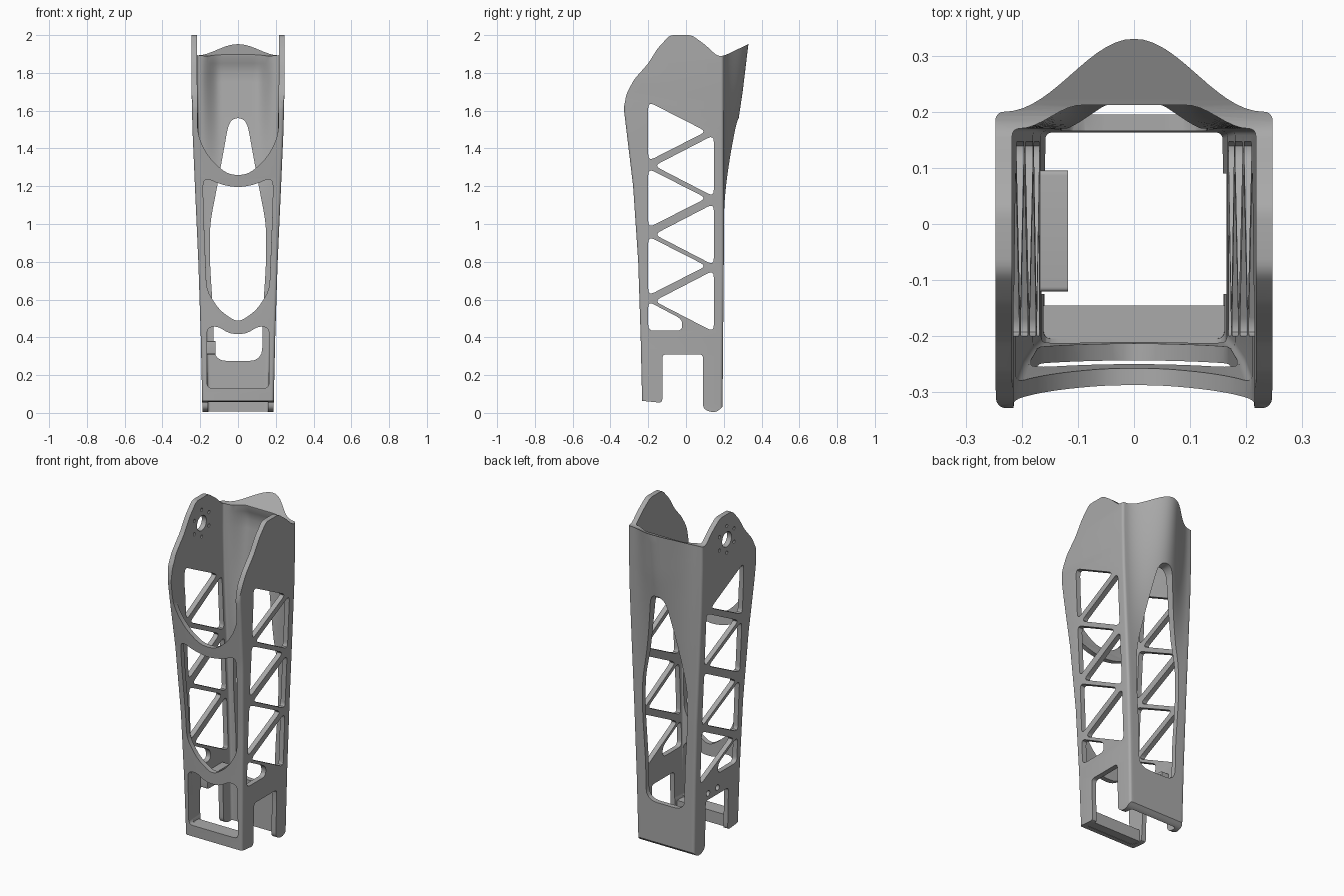
import bpy, bmesh, math
from mathutils import Vector

cube = bpy.data.objects.get("Cube")
if cube:
    bpy.data.objects.remove(cube, do_unlink=True)

grey = bpy.data.materials.new("plain_grey")
grey.use_nodes = True
colour = (0.4, 0.4, 0.4, 1)
grey.diffuse_color = colour
for node in grey.node_tree.nodes:
    if node.type == 'BSDF_PRINCIPLED':
        node.inputs["Base Color"].default_value = colour


def lerp_table(table, z):
    for (z0, v0), (z1, v1) in zip(table, table[1:]):
        if z <= z1:
            f = max(0, (z - z0) / (z1 - z0))
            return v0 + f * (v1 - v0)
    return table[-1][1]


def make_object(name, rings):
    """Solid through a stack of closed rings, capped at both ends."""
    bm = bmesh.new()
    loops = [[bm.verts.new(p) for p in ring] for ring in rings]
    n = len(loops[0])
    for a, b in zip(loops, loops[1:]):
        for i in range(n):
            j = (i + 1) % n
            bm.faces.new((a[i], a[j], b[j], b[i]))
    bm.faces.new(loops[0][::-1])
    bm.faces.new(loops[-1])
    bmesh.ops.recalc_face_normals(bm, faces=bm.faces)
    mesh = bpy.data.meshes.new(name)
    bm.to_mesh(mesh)
    bm.free()
    mesh.materials.append(grey)
    ob = bpy.data.objects.new(name, mesh)
    bpy.context.collection.objects.link(ob)
    return ob


def rounded(points, d, steps=5):
    """Soften each corner of a polygon with a short curve."""
    out = []
    n = len(points)
    for i in range(n):
        p, a, b = (Vector(points[k % n]) for k in (i, i - 1, i + 1))
        s = p + (a - p) * min(d / (a - p).length, 0.45)
        e = p + (b - p) * min(d / (b - p).length, 0.45)
        for k in range(steps):
            t = k / (steps - 1)
            out.append(s * (1 - t) ** 2 + p * (2 * t * (1 - t)) + e * t * t)
    return out


def prism(name, outline, axis, lo, hi):
    if axis == 'x':
        rings = [[(t, u, v) for u, v in outline] for t in (lo, hi)]
    else:
        rings = [[(u, t, v) for u, v in outline] for t in (lo, hi)]
    return make_object(name, rings)


def mirrored(half):
    return half + [(-x, z) for x, z in reversed(half) if x > 0]


def circle(y, z, r, n=20):
    return [(y + r * math.cos(k * math.tau / n), z + r * math.sin(k * math.tau / n)) for k in range(n)]


def boolean(target, cutter, operation='DIFFERENCE', keep=False):
    mod = target.modifiers.new("cut", 'BOOLEAN')
    mod.operation, mod.solver, mod.object = operation, 'EXACT', cutter
    bpy.context.view_layer.objects.active = target
    bpy.ops.object.modifier_apply(modifier=mod.name)
    if not keep:
        bpy.data.objects.remove(cutter, do_unlink=True)


# Body measurements by height
WIDTH = [(0, .188), (.4, .197), (.8, .21), (1.2, .228), (1.5, .241), (1.75, .247), (2, .247)]
FRONT = [(0, -.231), (.4, -.24), (.8, -.253), (1.2, -.28), (1.45, -.31), (1.6, -.328), (2, -.328)]
BACK = [(0, .193), (.8, .2), (2, .2)]
BULGE_OUT = [(.95, 0), (1.1, .01), (1.3, .04), (1.5, .07), (1.7, .1), (1.95, .13)]
BULGE_IN = [(1.15, 0), (1.3, .015), (1.55, .045), (1.82, .075), (1.89, .042), (2, .042)]


def section(z, wall, r, bulge, flat):
    """Rounded rectangle whose back edge swells outward."""
    w = lerp_table(WIDTH, z) - wall
    f = lerp_table(FRONT, z) + wall
    b = lerp_table(BACK, z) - wall
    swell = lerp_table(bulge, z)
    ring = []

    def corner(cx, cy, start):
        for k in range(6):
            a = math.radians(start + 18 * k)
            ring.append((cx + r * math.cos(a), cy + r * math.sin(a), z))
    corner(w - r, b - r, 0)
    for k in range(1, 28):
        u = 1 - 2 * k / 28
        s = min(1, (1 - abs(u)) / (1 - flat))
        ring.append((u * (w - r), b + swell * math.sin(s * math.pi / 2) ** 2, z))
    corner(-w + r, b - r, 90)
    corner(-w + r, f + r, 180)
    corner(w - r, f + r, 270)
    return ring


def loft(name, lo, hi, *args):
    levels = [lo] + [k * .05 for k in range(40)] + [1.89, hi]
    return make_object(name, [section(z, *args) for z in sorted(levels)])


# Hollow tapering body
body = loft("leg_frame", -.06, 2.06, 0, .015, BULGE_OUT, 0)
boolean(body, loft("hollow", -.1, 2.1, .03, .012, BULGE_IN, .45))

# Side outline: rounded top ears, sloping rear lip, notch and feet
side = [(-.4, .08), (-.125, .053), (-.125, .31), (.09, .31), (.09, .025), (.125, .005),
        (.165, .005), (.2, .04), (.42, .3), (.42, 1.995), (.2, 1.89), (.165, 1.89),
        (.1, 1.95), (.03, 2), (-.085, 2), (-.15, 1.93), (-.2, 1.85), (-.275, 1.765),
        (-.315, 1.69), (-.332, 1.6), (-.42, 1.4)]
boolean(body, prism("side_outline", rounded(side, .022), 'x', -.5, .5), 'INTERSECT')

# Open front top, front window, lower front window
front_cuts = [
    ([(0, 1.257), (.06, 1.268), (.13, 1.325), (.18, 1.395), (.214, 1.48), (.2165, 2.2)], .05),
    ([(0, 1.193), (.09, 1.208), (.184, 1.25), (.184, 1.1), (.166, .65), (.1, .545), (0, .475)], .045),
    ([(0, .416), (.05, .422), (.11, .46), (.164, .45), (.164, .13)], .03)]
for half, d in front_cuts:
    boolean(body, prism("front_cut", rounded(mirrored(half), d), 'y', -.6, -.12))

# Rear window
rear = [(.045, 1.56), (.11, 1.2), (.149, 1), (.149, .8), (.13, .5), (.128, .275)]
boolean(body, prism("rear_cut", rounded(mirrored(rear), .07), 'y', .05, .6))

# Truss openings through both sides
for z in (1.49, 1.137, .778):
    tri = [(-.2, z + .157), (-.2, z - .157), (.108, z)]
    boolean(body, prism("truss_cut", rounded(tri, .035), 'x', -.5, .5))
for z in (1.308, .945, .592):
    tri = [(.147, z + .163), (.147, z - .163), (-.168, z)]
    boolean(body, prism("truss_cut", rounded(tri, .035), 'x', -.5, .5))
foot_gap = [(-.2, .59), (-.2, .435), (-.02, .435), (-.02, .495)]
boolean(body, prism("truss_cut", rounded(foot_gap, .03), 'x', -.5, .5))

# Pivot hole with ring of bolt holes on the right ear
holes = [circle(-.035, 1.85, .045)]
for k in range(6):
    a = math.radians(30 + 60 * k)
    holes.append(circle(-.035 + .08 * math.cos(a), 1.85 + .08 * math.sin(a), .01, 10))
for outline in holes:
    boolean(body, prism("bolt_cut", outline, 'x', -.5, 0))

# Mounting block above the right notch, with two screw holes
block = prism("mounting_block", rounded([(-.12, .31), (.095, .31), (.095, .38), (-.12, .38)], .008),
              'x', -.175, -.118)
for y in (.07, -.02):
    screw = prism("screw_cut", circle(y, .35, .017), 'x', -.5, 0)
    boolean(body, screw, keep=True)
    boolean(block, screw)

# Bar joining the front feet
bar = prism("front_bar", [(-.222, .064), (-.145, .058), (-.145, .13), (-.222, .13)], 'x', -.168, .168)

for ob in (body, block, bar):
    bpy.ops.object.select_all(action='DESELECT')
    ob.select_set(True)
    bpy.context.view_layer.objects.active = ob
    bpy.ops.object.shade_smooth_by_angle(angle=math.radians(30))
